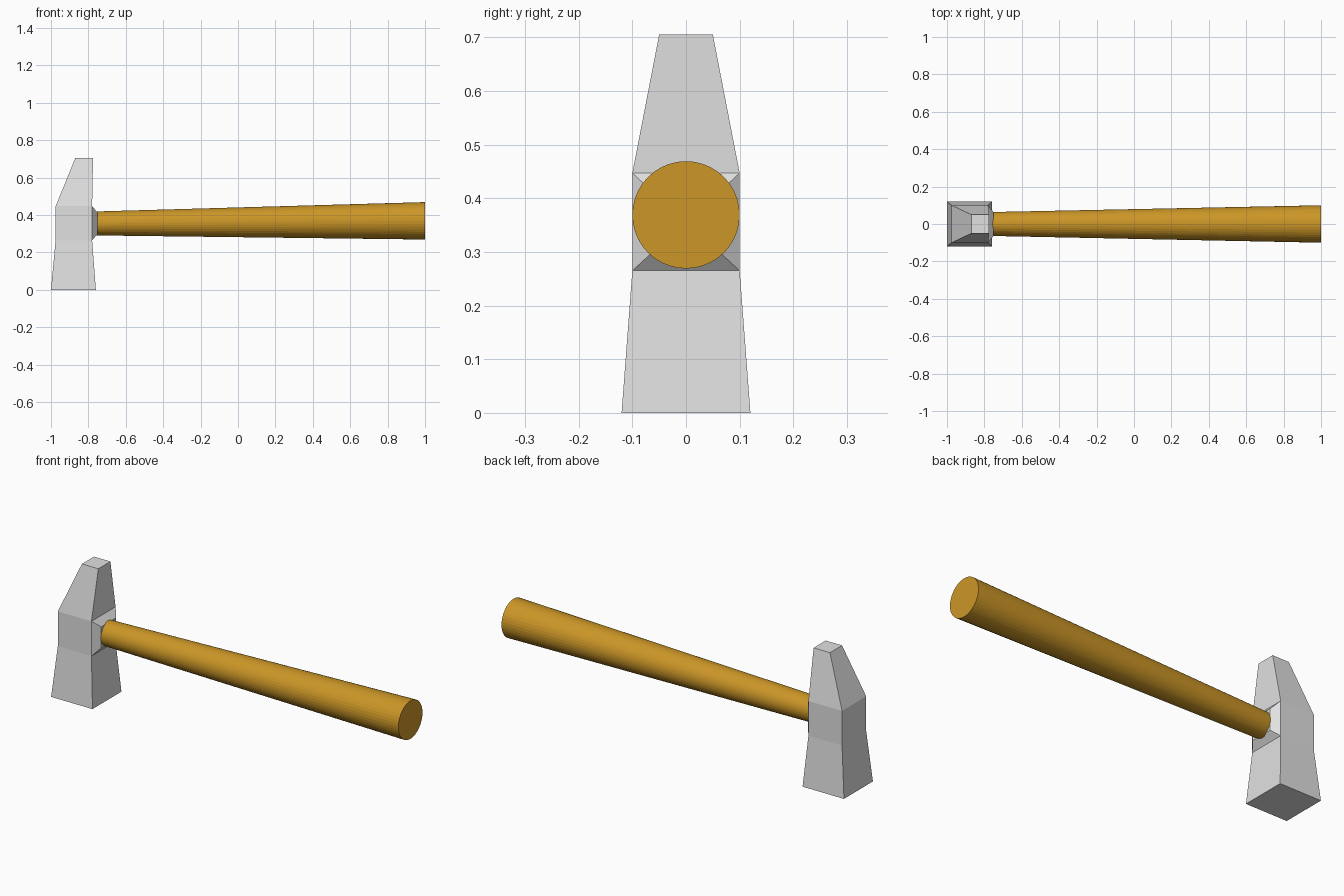
import bpy, bmesh, math

cube = bpy.data.objects.get("Cube")
if cube:
    bpy.data.objects.remove(cube, do_unlink=True)


def make_material(name, colour):
    mat = bpy.data.materials.new(name)
    mat.use_nodes = True
    mat.diffuse_color = colour
    mat.node_tree.nodes["Principled BSDF"].inputs["Base Color"].default_value = colour
    return mat


def loft(name, rings, mat):
    """Skin a stack of matching point rings and cap both ends."""
    bm = bmesh.new()
    loops = [[bm.verts.new(p) for p in ring] for ring in rings]
    n = len(loops[0])
    for a, b in zip(loops, loops[1:]):
        for i in range(n):
            j = (i + 1) % n
            bm.faces.new((a[i], a[j], b[j], b[i]))
    bm.faces.new(loops[0][::-1])
    bm.faces.new(loops[-1])
    bmesh.ops.recalc_face_normals(bm, faces=bm.faces)
    mesh = bpy.data.meshes.new(name)
    bm.to_mesh(mesh)
    bm.free()
    mesh.materials.append(mat)
    obj = bpy.data.objects.new(name, mesh)
    bpy.context.collection.objects.link(obj)
    return obj


def level_rectangle(z, x0, x1, half):
    return [(x0, -half, z), (x1, -half, z), (x1, half, z), (x0, half, z)]


def upright_rectangle(x, z0, z1, half):
    return [(x, -half, z0), (x, half, z0), (x, half, z1), (x, -half, z1)]


def upright_circle(x, z, radius, sides=40):
    angles = [math.tau * i / sides for i in range(sides)]
    return [(x, radius * math.cos(a), z + radius * math.sin(a)) for a in angles]


steel = make_material("light steel", (0.75, 0.75, 0.75, 1))
wood = make_material("golden wood", (0.6, 0.305, 0.02, 1))

# Head: flared striking end, square waist and narrow peen
loft("hammer_head", [
    level_rectangle(0, -1, -0.76, 0.12),
    level_rectangle(0.265, -0.975, -0.78, 0.1),
    level_rectangle(0.447, -0.975, -0.78, 0.1),
    level_rectangle(0.705, -0.87, -0.775, 0.05),
], steel)

# Bevelled collar where the handle meets the head
loft("collar", [
    upright_rectangle(-0.78, 0.265, 0.447, 0.1),
    upright_rectangle(-0.75, 0.3, 0.412, 0.062),
], steel)

# Handle widening towards the grip
loft("handle", [
    upright_circle(-0.757, 0.355, 0.064),
    upright_circle(1, 0.369, 0.1),
], wood)
